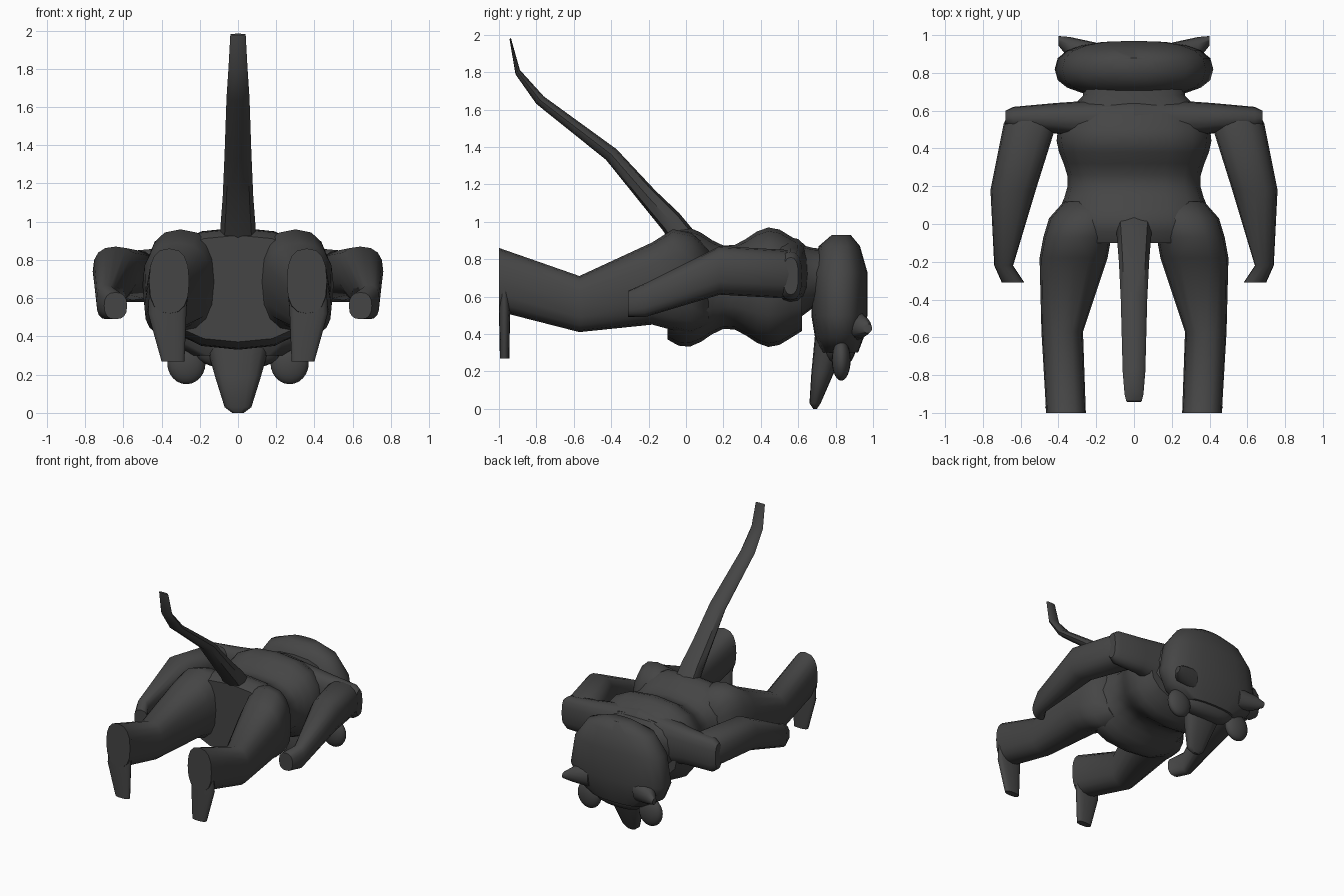
import bpy, bmesh, math
from mathutils import Vector

if "Cube" in bpy.data.objects:
    bpy.data.objects.remove(bpy.data.objects["Cube"], do_unlink=True)

grey = bpy.data.materials.new("dark_grey")
grey.use_nodes = True
grey.diffuse_color = (0.06, 0.06, 0.06, 1)
grey.node_tree.nodes["Principled BSDF"].inputs["Base Color"].default_value = grey.diffuse_color

# Directions in which a cross-section is measured
ACROSS = Vector((1, 0, 0))
ALONG = Vector((0, 1, 0))
UP = Vector((0, 0, 1))


def power(value, exponent):
    return math.copysign(abs(value) ** exponent, value)


def finish(name, bm, paired):
    """Turn the mesh into a smooth object, mirrored to the other side if paired."""
    bmesh.ops.recalc_face_normals(bm, faces=bm.faces)
    mesh = bpy.data.meshes.new(name)
    bm.to_mesh(mesh)
    bm.free()
    mesh.materials.append(grey)
    part = bpy.data.objects.new(name, mesh)
    bpy.context.collection.objects.link(part)
    bpy.ops.object.select_all(action="DESELECT")
    part.select_set(True)
    bpy.context.view_layer.objects.active = part
    bpy.ops.object.shade_smooth_by_angle(angle=math.radians(50))
    if paired:
        part.modifiers.new("other_side", "MIRROR")


def loft(name, rings, u, v, paired=False, sides=16, roundness=0.8):
    """Skin a chain of rings, each given by its centre and its radii along u and v."""
    bm = bmesh.new()
    previous = None
    for x, y, z, radius_u, radius_v in rings:
        ring = []
        for i in range(sides):
            angle = math.tau * i / sides
            offset = u * radius_u * power(math.cos(angle), roundness)
            offset += v * radius_v * power(math.sin(angle), roundness)
            ring.append(bm.verts.new(Vector((x, y, z)) + offset))
        if previous:
            for i in range(sides):
                bm.faces.new((previous[i - 1], previous[i], ring[i], ring[i - 1]))
        else:
            bm.faces.new(ring)
        previous = ring
    bm.faces.new(previous)
    finish(name, bm, paired)


def blob(name, centre, radii, roundness=1, paired=False):
    """Ellipsoid that grows boxier as the roundness falls."""
    bm = bmesh.new()
    bmesh.ops.create_uvsphere(bm, u_segments=20, v_segments=12, radius=1)
    for vert in bm.verts:
        vert.co = [c + r * power(p, roundness) for c, r, p in zip(centre, radii, vert.co)]
    finish(name, bm, paired)


def torso_ring(y):
    """The hips and the chest swell on either side of a narrow waist."""
    swell = math.cos(math.tau * y / 0.45)
    return (0, y, 0.65, 0.38 + 0.03 * swell, 0.27 + 0.05 * swell)


def tail_ring(y, z, taper):
    return (0, y, z, 0.04 + 0.06 * taper, 0.005 + 0.07 * taper)


# Torso and neck
steps = 12
loft("torso", [torso_ring(-0.1 + 0.72 * i / steps) for i in range(steps + 1)], ACROSS, UP)
loft("neck", [
    (0, 0.6, 0.68, 0.35, 0.2),
    (0, 0.68, 0.7, 0.27, 0.16),
    (0, 0.78, 0.7, 0.26, 0.15),
], ACROSS, UP)

# Domed head with the face turned down
loft("head", [
    (0, 0.83, 0.93, 0.12, 0.05),
    (0, 0.82, 0.87, 0.28, 0.11),
    (0, 0.82, 0.73, 0.38, 0.15),
    (0, 0.82, 0.5, 0.42, 0.15),
    (0, 0.82, 0.38, 0.37, 0.13),
    (0, 0.82, 0.3, 0.24, 0.1),
], ACROSS, ALONG, sides=20)
blob("muzzle", (0, 0.82, 0.36), (0.24, 0.09, 0.13), roundness=0.8)
loft("snout", [
    (0, 0.79, 0.4, 0.18, 0.1),
    (0, 0.73, 0.19, 0.12, 0.06),
    (0, 0.69, 0.03, 0.07, 0.03),
    (0, 0.69, 0, 0.03, 0.01),
], ACROSS, ALONG)
blob("eyes", (0.27, 0.83, 0.26), (0.1, 0.05, 0.11), paired=True)
loft("ears", [
    (0.2, 0.9, 0.45, 0.06, 0.09),
    (0.34, 0.93, 0.44, 0.06, 0.06),
    (0.4, 0.97, 0.43, 0.025, 0.025),
], ALONG, UP, paired=True, roundness=1)

# Tail, thinning steadily towards the tip
path = [(0.03, 0.85), (-0.08, 1), (-0.2, 1.13), (-0.4, 1.36), (-0.78, 1.65), (-0.9, 1.8), (-0.94, 1.98)]
last = len(path) - 1
loft("tail", [tail_ring(y, z, 1 - i / last) for i, (y, z) in enumerate(path)],
     ACROSS, (ALONG + UP).normalized(), sides=8)

# Legs from hip through knee to the flat soles
loft("legs", [
    (0.22, 0.12, 0.65, 0.15, 0.21),
    (0.26, 0.03, 0.67, 0.19, 0.27),
    (0.3, -0.07, 0.69, 0.18, 0.27),
    (0.32, -0.18, 0.67, 0.18, 0.22),
    (0.38, -0.57, 0.56, 0.11, 0.15),
    (0.36, -1, 0.69, 0.105, 0.17),
], ACROSS, UP, paired=True)
loft("feet", [
    (0.36, -0.97, 0.75, 0.1, 0.025),
    (0.37, -0.97, 0.52, 0.1, 0.03),
    (0.34, -0.97, 0.27, 0.06, 0.025),
], ACROSS, ALONG, paired=True)

# Shoulders, then arms ending in hands that curl inward
loft("shoulders", [
    (0, 0.54, 0.72, 0.13, 0.2),
    (0.42, 0.56, 0.72, 0.08, 0.14),
    (0.64, 0.56, 0.71, 0.06, 0.13),
    (0.68, 0.56, 0.71, 0.04, 0.1),
], ALONG, UP, paired=True)
loft("arms", [
    (0.55, 0.59, 0.72, 0.11, 0.11),
    (0.55, 0.53, 0.72, 0.14, 0.13),
    (0.64, 0.18, 0.74, 0.12, 0.13),
    (0.69, -0.22, 0.58, 0.05, 0.09),
    (0.64, -0.31, 0.56, 0.06, 0.07),
], ACROSS, UP, paired=True)
